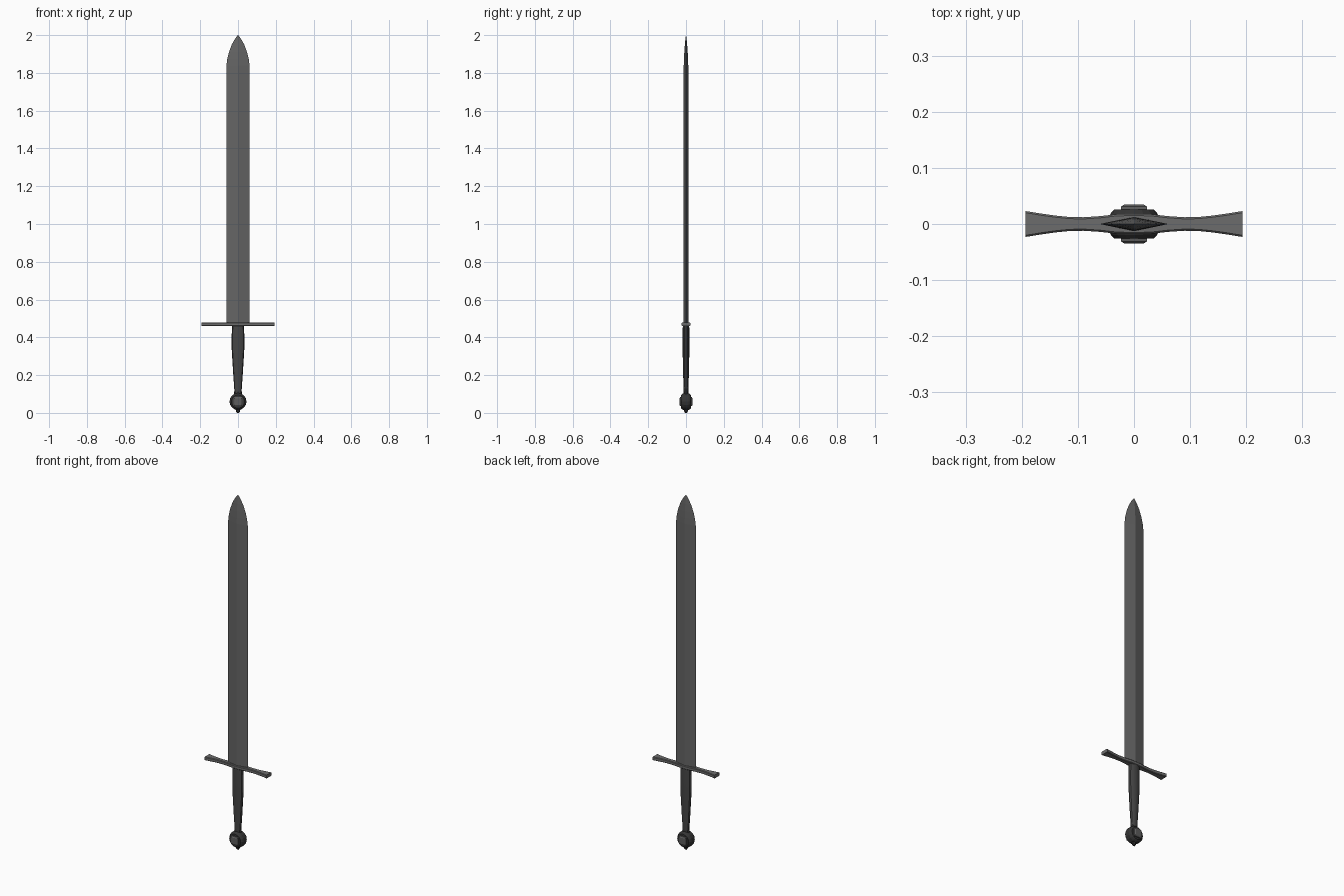
import bpy, bmesh
from math import cos, sin, pi

if "Cube" in bpy.data.objects:
    bpy.data.objects.remove(bpy.data.objects["Cube"])


def grey(name, v):
    mat = bpy.data.materials.new(name)
    mat.diffuse_color = (v, v, v, 1)
    mat.use_nodes = True
    mat.node_tree.nodes["Principled BSDF"].inputs["Base Color"].default_value = mat.diffuse_color
    return mat


steel = grey("steel", 0.13)
guard_steel = grey("guard_steel", 0.15)
leather = grey("leather", 0.06)
dark_iron = grey("dark_iron", 0.035)
boss_iron = grey("boss_iron", 0.11)


def loft(name, rings, mat, smooth=False):
    """Skin a list of equal-sized point rings and cap both ends."""
    bm = bmesh.new()
    rows = [[bm.verts.new(p) for p in ring] for ring in rings]
    n = len(rows[0])
    for a, b in zip(rows, rows[1:]):
        for i in range(n):
            j = (i + 1) % n
            bm.faces.new((a[i], a[j], b[j], b[i]))
    bm.faces.new(rows[0][::-1])
    bm.faces.new(rows[-1])
    bmesh.ops.recalc_face_normals(bm, faces=bm.faces)
    mesh = bpy.data.meshes.new(name)
    bm.to_mesh(mesh)
    bm.free()
    mesh.materials.append(mat)
    obj = bpy.data.objects.new(name, mesh)
    bpy.context.collection.objects.link(obj)
    if smooth:
        bpy.context.view_layer.objects.active = obj
        obj.select_set(True)
        bpy.ops.object.shade_smooth_by_angle(angle=0.6)
        obj.select_set(False)
    return obj


def ellipse(n, rx, ry, z):
    return [(rx * cos(2 * pi * i / n), ry * sin(2 * pi * i / n), z) for i in range(n)]


def disc_ring(n, r, y):
    return [(r * cos(2 * pi * i / n), y, 0.06 + r * sin(2 * pi * i / n)) for i in range(n)]


# Blade: diamond section, straight edges and a curved point
blade = [(0.465, 0.061, 0.013), (1.84, 0.061, 0.012), (1.873, 0.057, 0.011),
         (1.91, 0.048, 0.009), (1.95, 0.033, 0.006), (1.98, 0.016, 0.003),
         (2.0, 0.0008, 0.0005)]
loft("blade", [ellipse(4, w, t, z) for z, w, t in blade], steel)

# Crossguard: waisted bar, flared at centre and ends, with chamfered edges
half = [(0.0, 0.018), (0.03, 0.0175), (0.06, 0.014), (0.09, 0.012), (0.115, 0.0125),
        (0.14, 0.015), (0.165, 0.0185), (0.193, 0.023)]
stations = [(-x, y) for x, y in half[:0:-1]] + half
b, lo, hi = 0.003, 0.459, 0.478
loft("crossguard", [[(x, -y + b, lo), (x, y - b, lo), (x, y, lo + b), (x, y, hi - b),
                     (x, y - b, hi), (x, -y + b, hi), (x, -y, hi - b), (x, -y, lo + b)]
                    for x, y in stations], guard_steel)

# Grip: oval section, swelling slightly below the guard
grip = [(0.095, 0.018, 0.012), (0.13, 0.020, 0.013), (0.20, 0.025, 0.015),
        (0.28, 0.030, 0.017), (0.35, 0.034, 0.018), (0.40, 0.034, 0.018),
        (0.465, 0.031, 0.017)]
loft("grip", [ellipse(12, w, t, z) for z, w, t in grip], leather, smooth=True)

# Pommel: wheel facing front and back with chamfered rims
wheel = [(0.035, -0.026), (0.041, -0.020), (0.045, -0.012),
         (0.045, 0.012), (0.041, 0.020), (0.035, 0.026)]
loft("pommel_wheel", [disc_ring(16, r, y) for r, y in wheel], dark_iron)

# Raised square bosses on both faces of the pommel
for side, label in ((-1, "front"), (1, "back")):
    rings = []
    for s, y in ((0.024, 0.022), (0.023, 0.031), (0.017, 0.035)):
        rings.append([(sx * s, side * y, 0.06 + sz * s)
                      for sx, sz in ((-1, -1), (1, -1), (1, 1), (-1, 1))])
    loft("pommel_boss_" + label, rings, boss_iron)

# Collar between grip and pommel, and the button at the foot
loft("pommel_collar", [ellipse(8, 0.021, 0.013, z) for z in (0.09, 0.112)], dark_iron)
loft("pommel_button", [ellipse(8, r, r * 0.9, z)
                       for z, r in ((0.0, 0.006), (0.007, 0.010), (0.025, 0.014))], dark_iron)
